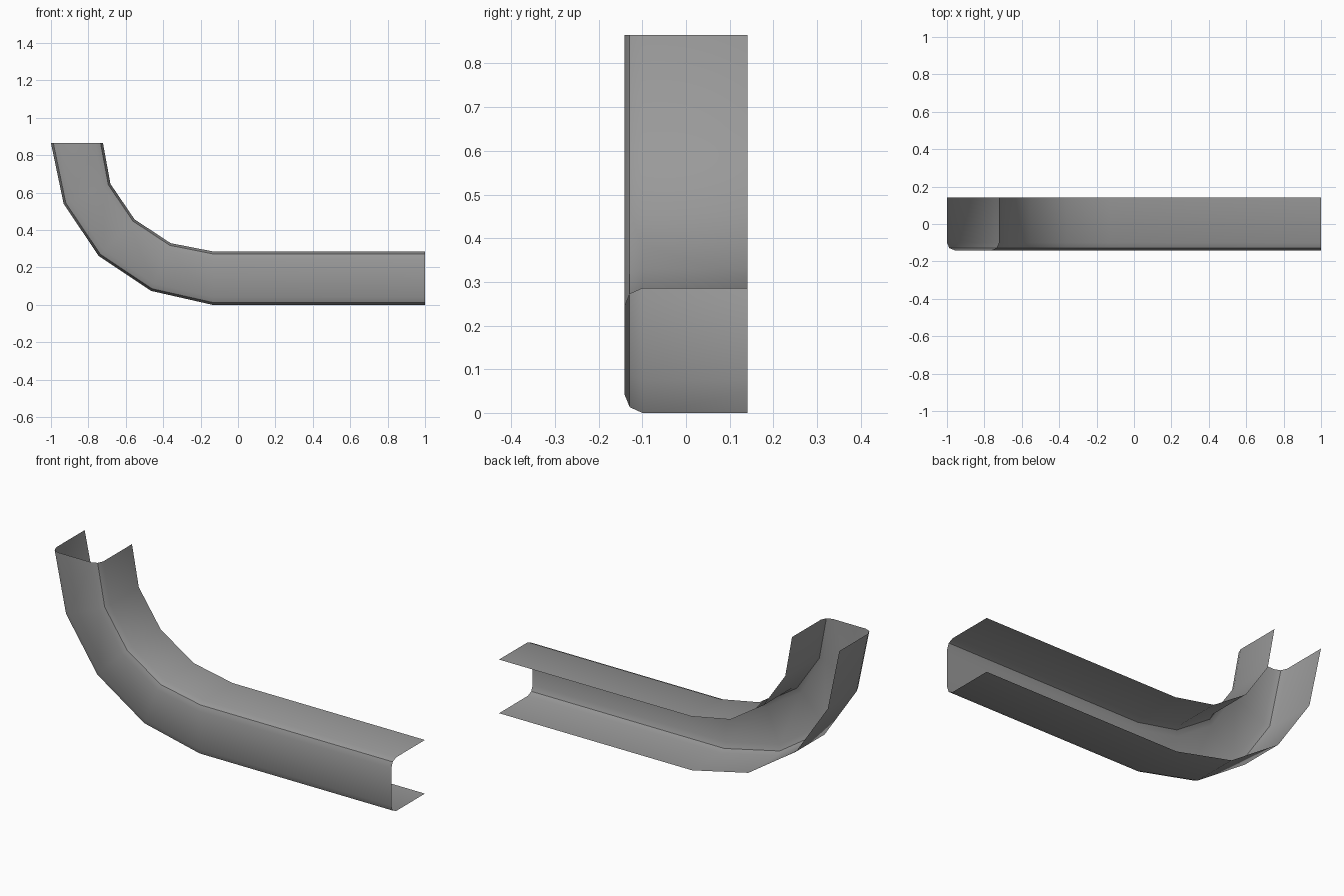
import bpy, bmesh, math
from mathutils import Vector

cube = bpy.data.objects.get("Cube")
if cube:
    bpy.data.objects.remove(cube, do_unlink=True)

# One plain grey for the whole channel
mat = bpy.data.materials.new("plain_grey")
mat.use_nodes = True
grey = (0.32, 0.32, 0.32, 1)
mat.diffuse_color = grey
mat.node_tree.nodes["Principled BSDF"].inputs["Base Color"].default_value = grey

# Outer and inner rails of the bent run, as (x, z)
outer = [(1, 0), (-0.135, 0), (-0.465, 0.075), (-0.745, 0.262), (-0.932, 0.54), (-1, 0.865)]
inner = [(1, 0.285), (-0.13, 0.285), (-0.36, 0.33), (-0.553, 0.457), (-0.682, 0.647), (-0.722, 0.865)]

# Half of the open cross-section: (fraction from outer to inner rail, y), mirrored for the other half
half = [(0, 0.141), (0, -0.1), (0.046, -0.129), (0.15, -0.141)]
section = half + [(1 - f, y) for f, y in reversed(half)]

# Sweep the section along the rails, leaving the back and both ends open
bm = bmesh.new()
rings = []
for a, b in zip(outer, inner):
    a, b = Vector(a), Vector(b)
    ring = []
    for f, y in section:
        p = a.lerp(b, f)
        ring.append(bm.verts.new((p.x, y, p.y)))
    rings.append(ring)
for r, s in zip(rings, rings[1:]):
    for i in range(len(section) - 1):
        bm.faces.new((r[i], r[i + 1], s[i + 1], s[i]))

# Point all faces away from the hollow: the first wall faces downwards
bmesh.ops.recalc_face_normals(bm, faces=bm.faces)
bm.faces.ensure_lookup_table()
bm.normal_update()
if bm.faces[0].normal.z > 0:
    bmesh.ops.reverse_faces(bm, faces=bm.faces)

mesh = bpy.data.meshes.new("bent_channel")
bm.to_mesh(mesh)
bm.free()
mesh.materials.append(mat)
channel = bpy.data.objects.new("bent_channel", mesh)
bpy.context.collection.objects.link(channel)

# Smooth bends, crisp channel corners
bpy.ops.object.select_all(action="DESELECT")
channel.select_set(True)
bpy.context.view_layer.objects.active = channel
bpy.ops.object.shade_smooth_by_angle(angle=math.radians(30))
